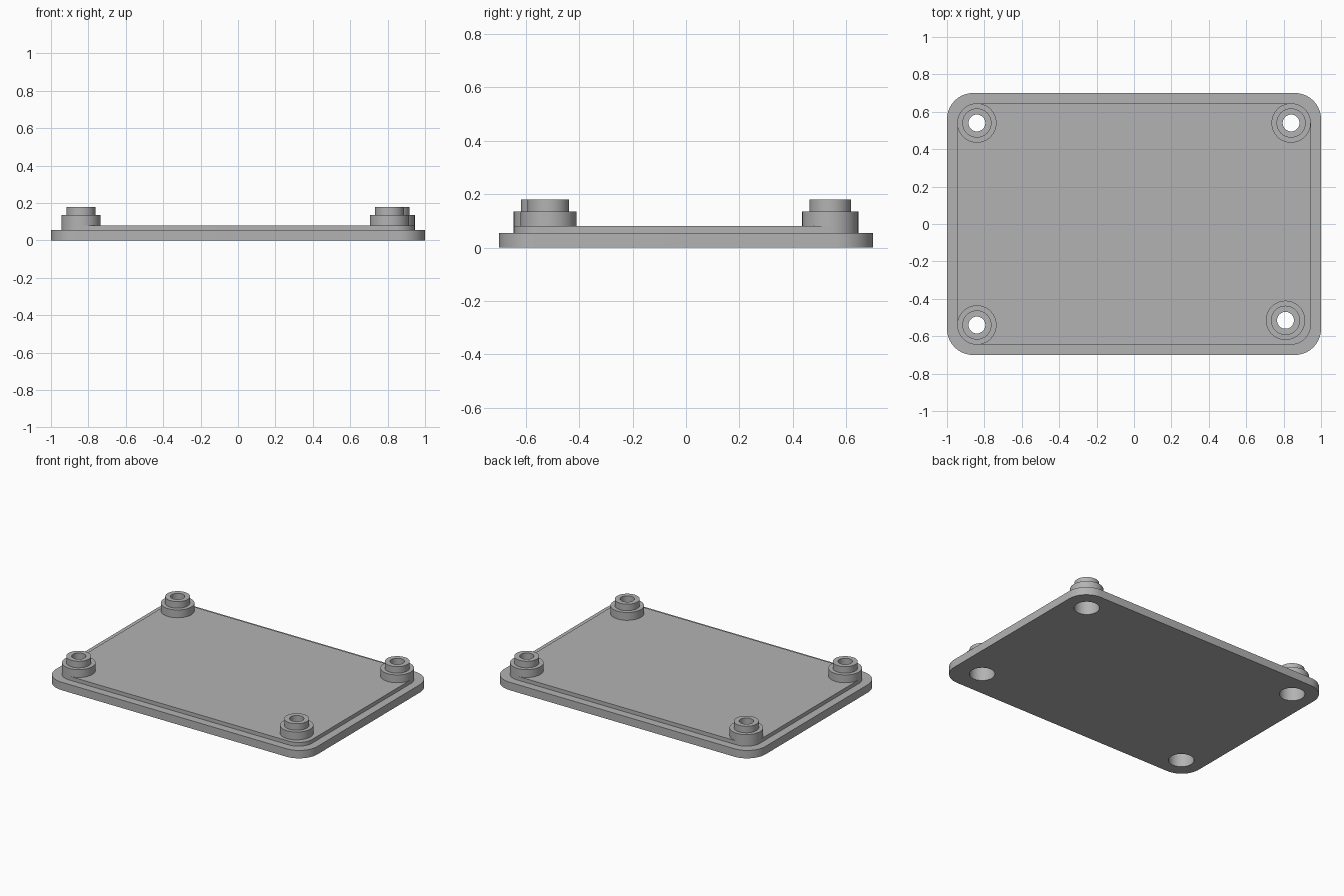
import bpy, bmesh
from math import cos, sin, pi, radians

cube = bpy.data.objects.get("Cube")
if cube:
    bpy.data.objects.remove(cube, do_unlink=True)

grey = bpy.data.materials.new("grey_plastic")
grey.use_nodes = True
colour = (0.45, 0.45, 0.45, 1)
grey.diffuse_color = colour
grey.node_tree.nodes["Principled BSDF"].inputs["Base Color"].default_value = colour

SEGMENTS = 64
BORE = 0.08
POSTS = {"back_right": (-0.84, 0.54), "back_left": (0.84, 0.54),
         "front_right": (-0.84, -0.54), "front_left": (0.81, -0.515)}


def make_object(name, bm):
    bmesh.ops.recalc_face_normals(bm, faces=bm.faces)
    mesh = bpy.data.meshes.new(name)
    bm.to_mesh(mesh)
    bm.free()
    mesh.materials.append(grey)
    obj = bpy.data.objects.new(name, mesh)
    bpy.context.collection.objects.link(obj)
    return obj


def shade(obj):
    bpy.ops.object.select_all(action="DESELECT")
    obj.select_set(True)
    bpy.context.view_layer.objects.active = obj
    bpy.ops.object.shade_smooth_by_angle(angle=radians(30))


def prism(bm, outline, bottom, top):
    face = bm.faces.new([bm.verts.new((x, y, bottom)) for x, y in outline])
    result = bmesh.ops.extrude_face_region(bm, geom=[face], use_keep_orig=True)
    verts = [v for v in result["geom"] if isinstance(v, bmesh.types.BMVert)]
    bmesh.ops.translate(bm, verts=verts, vec=(0, 0, top - bottom))


def circle(cx, cy, radius):
    angles = [2 * pi * i / SEGMENTS for i in range(SEGMENTS)]
    return [(cx + radius * cos(a), cy + radius * sin(a)) for a in angles]


def rounded_slab(name, half_x, half_y, radius, bottom, top):
    steps = SEGMENTS // 4
    outline = []
    for quarter, (sx, sy) in enumerate([(1, 1), (-1, 1), (-1, -1), (1, -1)]):
        for i in range(steps + 1):
            a = pi / 2 * (quarter + i / steps)
            outline.append((sx * (half_x - radius) + radius * cos(a),
                            sy * (half_y - radius) + radius * sin(a)))
    bm = bmesh.new()
    prism(bm, outline, bottom, top)
    return make_object(name, bm)


def post(name, cx, cy):
    # stepped tube with a narrow screw hole above a wide counterbore
    profile = [(BORE, 0.055), (0.105, 0.055), (0.105, 0.135), (0.078, 0.135),
               (0.078, 0.18), (0.045, 0.18), (0.045, 0.12), (BORE, 0.12)]
    bm = bmesh.new()
    rings = [[bm.verts.new((x, y, z)) for x, y in circle(cx, cy, r)]
             for r, z in profile]
    for k, low in enumerate(rings):
        high = rings[(k + 1) % len(rings)]
        for i in range(SEGMENTS):
            j = (i + 1) % SEGMENTS
            bm.faces.new((low[i], low[j], high[j], high[i]))
    return make_object(name, bm)


# Base plate and raised panel
slabs = [rounded_slab("base_plate", 1.0, 0.7, 0.14, 0, 0.055),
         rounded_slab("raised_panel", 0.945, 0.645, 0.105, 0.055, 0.081)]

# Counterbores through both slabs
bm = bmesh.new()
for cx, cy in POSTS.values():
    prism(bm, circle(cx, cy, BORE), -0.1, 0.3)
cutter = make_object("bore_cutter", bm)
cutter.hide_render = True
for slab in slabs:
    mod = slab.modifiers.new("bores", "BOOLEAN")
    mod.operation = "DIFFERENCE"
    mod.solver = "EXACT"
    mod.object = cutter
    bpy.context.view_layer.objects.active = slab
    bpy.ops.object.modifier_apply(modifier=mod.name)
    shade(slab)
bpy.data.objects.remove(cutter, do_unlink=True)

# Corner posts
for place, (cx, cy) in POSTS.items():
    shade(post(place + "_post", cx, cy))
